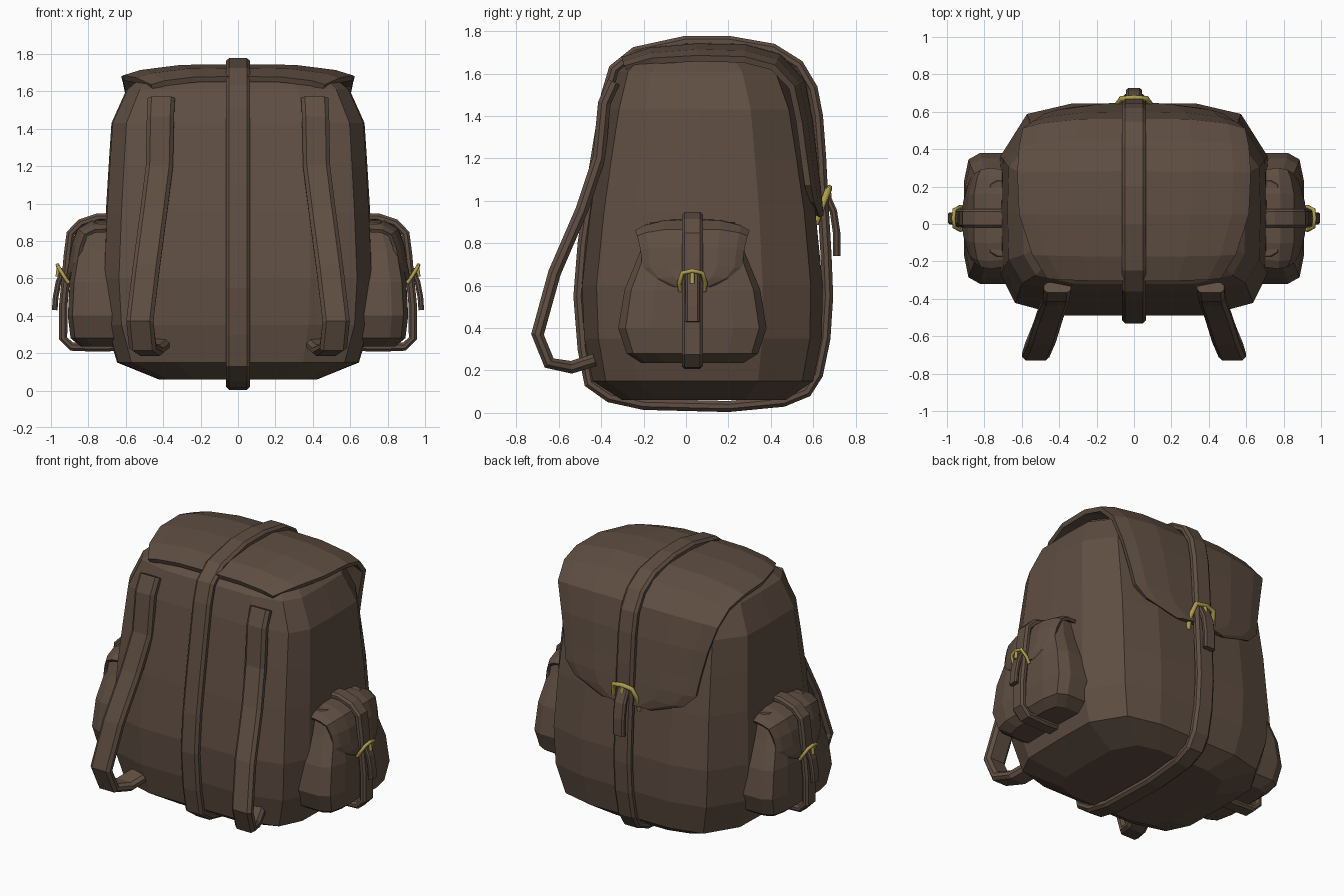
import bpy
import bmesh
from mathutils import Vector

if "Cube" in bpy.data.objects:
    bpy.data.objects.remove(bpy.data.objects["Cube"])


def material(name, rgb, metallic=0.0):
    m = bpy.data.materials.new(name)
    m.use_nodes = True
    m.diffuse_color = (*rgb, 1)
    node = m.node_tree.nodes["Principled BSDF"]
    node.inputs["Base Color"].default_value = (*rgb, 1)
    node.inputs["Roughness"].default_value = 0.8
    return m


LEATHER = material("brown leather", (0.115, 0.077, 0.056))
BRASS = material("brass", (0.42, 0.34, 0.075))


# Placement: (across, depth, height) to world, for the bag and for each side pocket
def on_bag(a, d, z):
    return Vector((a, d, z))


def on_side(s):
    return lambda a, d, z: Vector((s * d, 0.03 + a, z))


def finish(name, bm, mat):
    bmesh.ops.recalc_face_normals(bm, faces=bm.faces[:])
    mesh = bpy.data.meshes.new(name)
    bm.to_mesh(mesh)
    bm.free()
    mesh.materials.append(mat)
    ob = bpy.data.objects.new(name, mesh)
    bpy.context.collection.objects.link(ob)
    return ob


def skin(bm, rows, closed_rows=True, loop=False):
    """Bridge neighbouring rows of vertices with quads."""
    n = len(rows[0])
    pairs = list(zip(rows, rows[1:])) + ([(rows[-1], rows[0])] if loop else [])
    for r, q in pairs:
        for i in range(n if closed_rows else n - 1):
            j = (i + 1) % n
            bm.faces.new((r[i], r[j], q[j], q[i]))


def loft(name, rings, half, place):
    """Stack (z, half width, inner depth, outer depth) rings of one mirrored section."""
    section = half + [(-a, d) for a, d in reversed(half)]
    bm = bmesh.new()
    rows = [[bm.verts.new(place(a * w, d0 + (d1 - d0) * d, z)) for a, d in section]
            for z, w, d0, d1 in rings]
    skin(bm, rows)
    bm.faces.new(rows[0])
    bm.faces.new(rows[-1])
    return finish(name, bm, LEATHER)


def flap(name, stations, droop, thickness, place):
    """Sheet along (depth, z, half width) stations, edges bent towards the bag."""
    bm = bmesh.new()
    rows = []
    for i, (d, z, w) in enumerate(stations):
        a, b = stations[max(i - 1, 0)], stations[min(i + 1, len(stations) - 1)]
        t = Vector((b[0] - a[0], b[1] - a[1])).normalized()
        row = []
        for u in (-1, -0.85, -0.5, 0, 0.5, 0.85, 1):
            k = droop * abs(u) ** 4 * w / max(s[2] for s in stations)
            row.append(bm.verts.new(place(u * w, d + t.y * k, z - t.x * k)))
        rows.append(row)
    skin(bm, rows, closed_rows=False)
    ob = finish(name, bm, LEATHER)
    mod = ob.modifiers.new("thickness", "SOLIDIFY")
    mod.thickness = thickness
    mod.offset = 0
    return ob


def strap(name, path, width, thick, place, loop=False):
    """Chamfered band following (across, depth, z) points."""
    bm = bmesh.new()
    rows, n = [], len(path)
    outline = [(1, -0.4), (1, 0.4), (0.72, 1), (-0.72, 1),
               (-1, 0.4), (-1, -0.4), (-0.72, -1), (0.72, -1)]
    for i, p in enumerate(path):
        prev = path[(i - 1) % n] if loop else path[max(i - 1, 0)]
        nxt = path[(i + 1) % n] if loop else path[min(i + 1, n - 1)]
        t = Vector((nxt[1] - prev[1], nxt[2] - prev[2])).normalized()
        rows.append([bm.verts.new(place(p[0] + u * width / 2,
                                        p[1] - t.y * v * thick / 2,
                                        p[2] + t.x * v * thick / 2))
                     for u, v in outline])
    skin(bm, rows, loop=loop)
    if not loop:
        bm.faces.new(rows[0])
        bm.faces.new(rows[-1])
    return finish(name, bm, LEATHER)


def wire(name, lines, radius, place):
    """Round brass wire along each line."""
    cu = bpy.data.curves.new(name, "CURVE")
    cu.dimensions = "3D"
    cu.bevel_depth = radius
    cu.bevel_resolution = 1
    cu.use_fill_caps = True
    for line in lines:
        sp = cu.splines.new("POLY")
        sp.points.add(len(line) - 1)
        for pt, p in zip(sp.points, line):
            pt.co = (*place(*p), 1)
    tmp = bpy.data.objects.new(name + "_curve", cu)
    mesh = bpy.data.meshes.new_from_object(tmp)
    bpy.data.objects.remove(tmp)
    mesh.materials.clear()
    mesh.materials.append(BRASS)
    ob = bpy.data.objects.new(name, mesh)
    bpy.context.collection.objects.link(ob)


def buckle(name, w, foot, mid, top, radius, place):
    """Arch over the strap with a prong in the middle."""
    half = [(w * 0.9, *foot), (w, *mid), (w * 0.75, *top)]
    arch = half + [(0, top[0] + 0.005, top[1] + 0.01)]
    arch += [(-a, d, z) for a, d, z in reversed(half)]
    prong = [(0, *top), (0, top[0] + 0.006, mid[1])]
    wire(name, [arch, prong], radius, place)


# Main bag
loft("bag_body", [(0.06, 0.42, -0.30, 0.47), (0.15, 0.64, -0.44, 0.60),
                  (0.35, 0.70, -0.48, 0.64), (0.60, 0.715, -0.49, 0.645),
                  (0.95, 0.70, -0.45, 0.61), (1.20, 0.685, -0.41, 0.57),
                  (1.43, 0.67, -0.37, 0.53), (1.61, 0.59, -0.32, 0.46),
                  (1.67, 0.52, -0.25, 0.38)],
     [(0.24, 0), (0.54, 0), (0.89, 0.06), (1, 0.2), (1.01, 0.48),
      (1, 0.75), (0.8, 0.95), (0.46, 1)], on_bag)

# Lid over the top and down the back
flap("bag_lid", [(-0.30, 1.665, 0.46), (-0.17, 1.71, 0.54), (0.05, 1.73, 0.61),
                 (0.28, 1.725, 0.62), (0.44, 1.68, 0.61), (0.55, 1.56, 0.59),
                 (0.585, 1.38, 0.54), (0.605, 1.20, 0.50), (0.62, 1.08, 0.48),
                 (0.628, 1.00, 0.40), (0.635, 0.93, 0.18)], 0.06, 0.03, on_bag)

# Strap that rings the whole bag
ring = [(-0.375, 1.5), (-0.34, 1.62), (-0.24, 1.70), (0, 1.752), (0.2, 1.752),
        (0.41, 1.715), (0.53, 1.64), (0.595, 1.53), (0.62, 1.4), (0.635, 1.2),
        (0.645, 1.0), (0.66, 0.75), (0.668, 0.55), (0.655, 0.35), (0.62, 0.18),
        (0.57, 0.10), (0.46, 0.055), (0.2, 0.03), (-0.2, 0.04), (-0.36, 0.075),
        (-0.455, 0.14), (-0.485, 0.3), (-0.505, 0.55), (-0.485, 0.8), (-0.44, 1.1)]
strap("bag_strap", [(0, d, z) for d, z in ring], 0.13, 0.052, on_bag, loop=True)
strap("bag_strap_tail", [(0, 0.655, 1.04), (0, 0.695, 0.95), (0, 0.71, 0.85),
                         (0, 0.71, 0.74)], 0.085, 0.035, on_bag)
buckle("bag_buckle", 0.09, (0.61, 0.89), (0.635, 0.96), (0.67, 1.05), 0.016, on_bag)

for s, side in ((1, "left"), (-1, "right")):
    # Shoulder straps
    strap(side + "_shoulder_strap",
          [(s * a, d, z) for a, d, z in (
              (0.41, -0.34, 1.56), (0.415, -0.385, 1.46), (0.42, -0.41, 1.2),
              (0.45, -0.49, 0.96), (0.49, -0.62, 0.66), (0.525, -0.70, 0.37),
              (0.51, -0.645, 0.235), (0.47, -0.54, 0.215), (0.43, -0.43, 0.25))],
          0.145, 0.06, on_bag)

    # Side pockets
    place = on_side(s)
    loft(side + "_pocket", [(0.235, 0.24, 0.6, 0.84), (0.28, 0.31, 0.6, 0.895),
                            (0.40, 0.35, 0.6, 0.91), (0.58, 0.32, 0.6, 0.9),
                            (0.75, 0.25, 0.6, 0.87), (0.84, 0.22, 0.6, 0.84),
                            (0.90, 0.20, 0.6, 0.78)],
         [(1, 0), (1, 0.72), (0.9, 0.92), (0.55, 1), (0.2, 1)], place)
    flap(side + "_pocket_flap",
         [(0.66, 0.905, 0.25), (0.78, 0.90, 0.265), (0.85, 0.86, 0.255),
          (0.88, 0.78, 0.24), (0.895, 0.69, 0.23), (0.905, 0.64, 0.18),
          (0.91, 0.60, 0.08)], 0.05, 0.02, place)
    strap(side + "_pocket_strap",
          [(0, d, z) for d, z in (
              (0.66, 0.925), (0.75, 0.925), (0.84, 0.895), (0.895, 0.84),
              (0.91, 0.72), (0.92, 0.6), (0.935, 0.45), (0.935, 0.28),
              (0.89, 0.235), (0.75, 0.23), (0.62, 0.235))],
          0.10, 0.045, place)
    strap(side + "_pocket_strap_tail",
          [(0, 0.93, 0.65), (0, 0.96, 0.58), (0, 0.975, 0.5), (0, 0.98, 0.43)],
          0.065, 0.03, place)
    buckle(side + "_pocket_buckle", 0.062, (0.905, 0.575), (0.93, 0.61),
           (0.96, 0.66), 0.011, place)
